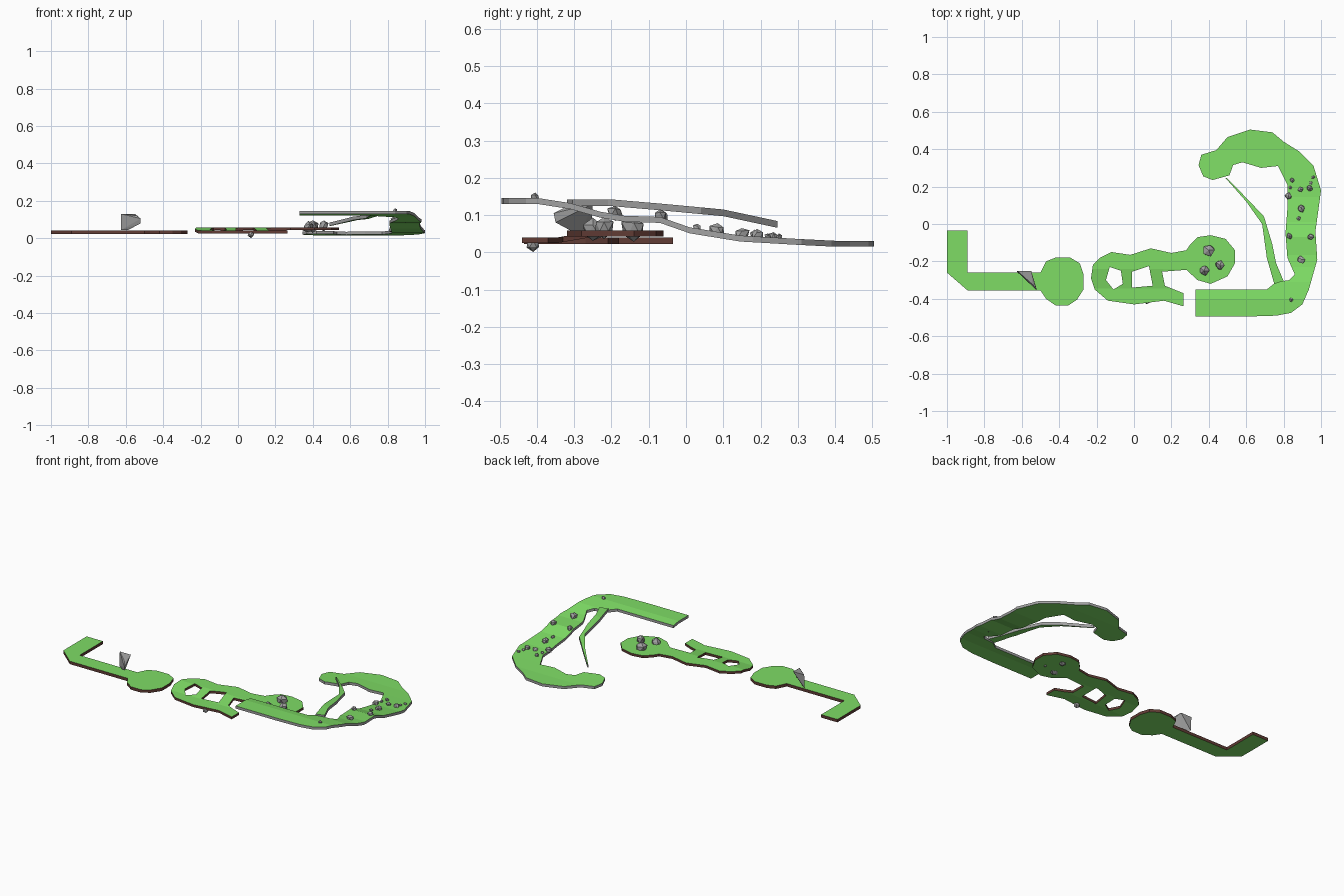
import bpy, bmesh, random
from mathutils import Vector

if "Cube" in bpy.data.objects:
    bpy.data.objects.remove(bpy.data.objects["Cube"])

random.seed(4)


def material(name, rgb):
    m = bpy.data.materials.new(name)
    m.diffuse_color = (*rgb, 1)
    m.use_nodes = True
    m.node_tree.nodes["Principled BSDF"].inputs["Base Color"].default_value = m.diffuse_color
    return m


GRASS = material("grass", (0.21, 0.72, 0.13))
SOIL = material("soil", (0.12, 0.045, 0.035))
STONE = material("stone", (0.36, 0.36, 0.36))


def finish(name, bm, mats):
    bmesh.ops.recalc_face_normals(bm, faces=bm.faces)
    me = bpy.data.meshes.new(name)
    bm.to_mesh(me)
    bm.free()
    for m in mats:
        me.materials.append(m)
    ob = bpy.data.objects.new(name, me)
    bpy.context.collection.objects.link(ob)
    return ob


def height(profile, y):
    """Linear lookup of the walking surface height along y."""
    if y <= profile[0][0]:
        return profile[0][1]
    for (y0, z0), (y1, z1) in zip(profile, profile[1:]):
        if y <= y1:
            return z0 + (z1 - z0) * (y - y0) / (y1 - y0)
    return profile[-1][1]


def slab(name, loops, profile, thick, side, flat_from=9):
    """Fill outline and holes, bend to the profile, thicken downwards."""
    bm = bmesh.new()
    for loop in loops:
        vs = [bm.verts.new((x, y, 0)) for x, y in loop]
        for a, b in zip(vs, vs[1:] + vs[:1]):
            bm.edges.new((a, b))
    bmesh.ops.triangle_fill(bm, use_beauty=True, edges=bm.edges[:], normal=(0, 0, 1))
    for y, _ in profile:
        bmesh.ops.bisect_plane(bm, geom=bm.verts[:] + bm.edges[:] + bm.faces[:],
                               dist=1e-5, plane_co=(0, y, 0), plane_no=(0, 1, 0))
    for v in bm.verts:
        v.co.z = profile[-1][1] if v.co.x > flat_from else height(profile, v.co.y)
    res = bmesh.ops.extrude_face_region(bm, geom=bm.faces[:], use_keep_orig=True)
    for v in res["geom"]:
        if isinstance(v, bmesh.types.BMVert):
            v.co.z -= thick
    bm.normal_update()
    for f in bm.faces:
        f.material_index = 0 if abs(f.normal.z) > 0.3 else 1
    return finish(name, bm, [GRASS, side])


def rock(name, x, y, z, r, tall=1.0):
    bm = bmesh.new()
    bmesh.ops.create_icosphere(bm, subdivisions=1, radius=r)
    for v in bm.verts:
        v.co *= random.uniform(0.8, 1.2)
        v.co = Vector((v.co.x + x, v.co.y + y, v.co.z * tall + z))
    finish(name, bm, [STONE])


# Left island: bent path ending in a round clearing
slab("left_path", [[
    (-1, -.035), (-.89, -.035), (-.89, -.26), (-.50, -.26), (-.47, -.20), (-.42, -.18),
    (-.34, -.18), (-.29, -.21), (-.27, -.27), (-.27, -.35), (-.305, -.405), (-.35, -.435),
    (-.42, -.435), (-.47, -.40), (-.50, -.355), (-.89, -.355), (-1, -.26)]],
    [(-.5, .04)], .018, SOIL)

# Middle island: two levels joined by ramps around holes
slab("middle_path", [
    [(-.23, -.29), (-.22, -.22), (-.18, -.18), (-.12, -.15), (-.02, -.165), (.09, -.13),
     (.20, -.155), (.28, -.14), (.30, -.11), (.34, -.07), (.41, -.06), (.49, -.08),
     (.54, -.14), (.54, -.21), (.50, -.28), (.41, -.32), (.34, -.30), (.28, -.245),
     (.15, -.255), (.165, -.33), (.265, -.37), (.265, -.44), (.16, -.41), (0, -.43),
     (-.14, -.41), (-.21, -.35)],
    [(-.13, -.23), (-.07, -.25), (-.06, -.32), (-.11, -.35), (-.15, -.30)],
    [(-.01, -.255), (.08, -.225), (.10, -.33), (-.01, -.34)]],
    [(-.345, .04), (-.24, .058)], .015, SOIL, flat_from=.275)

# Right island: high front ledge, long ramp down, low hooked end
RAMP = [(-.5, .146), (-.40, .146), (-.31, .132), (-.23, .109), (-.165, .098), (-.07, .095),
        (.01, .067), (.145, .045), (.30, .036), (.40, .031), (.5, .031)]
slab("right_path", [[
    (.33, -.35), (.71, -.35), (.76, -.31), (.83, -.30), (.86, -.27), (.82, -.18),
    (.81, -.05), (.82, .08), (.82, .21), (.77, .31), (.68, .30), (.58, .33), (.53, .315),
    (.51, .26), (.42, .235), (.37, .255), (.345, .315), (.36, .37), (.44, .395),
    (.50, .465), (.62, .505), (.74, .49), (.80, .44), (.88, .39), (.96, .31), (1, .18),
    (.97, -.04), (.98, -.19), (.935, -.35), (.90, -.43), (.84, -.475), (.76, -.49),
    (.60, -.495), (.33, -.495)]], RAMP, .016, STONE)

# Thin tapering branch descending from the ledge
slab("branch_path", [[
    (.49, .245), (.60, .12), (.685, 0), (.71, -.18), (.75, -.32), (.80, -.305),
    (.76, -.21), (.74, -.11), (.695, .04), (.61, .13), (.497, .245)]],
    [(-.32, .142), (-.2, .142), (-.06, .13), (.1, .115), (.245, .084)], .018, STONE)

# Standing wedge boulder on the left path
bm = bmesh.new()
for p in [(-.625, -.25, .13), (-.55, -.25, .13), (-.52, -.355, .105), (-.54, -.325, .12),
          (-.625, -.255, .045), (-.585, -.285, .045), (-.52, -.35, .08)]:
    bm.verts.new(p)
bmesh.ops.convex_hull(bm, input=bm.verts[:])
finish("wedge_boulder", bm, [STONE])

# Boulders on the clearing and the small one under the middle path edge
for i, (x, y, z, r) in enumerate([(.40, -.14, .062, .034), (.375, -.25, .058, .028),
                                  (.46, -.22, .068, .026), (.07, -.41, .022, .018)]):
    rock(f"boulder_{i}", x, y, z, r, 1.1 if i < 3 else 1.0)

# Stones scattered on the ramp
for i, (x, y, r) in enumerate([
        (.845, .235, .013), (.94, .19, .018), (.89, .185, .014), (.825, .15, .02),
        (.895, .085, .022), (.957, .25, .01), (.88, .03, .012), (.83, -.065, .016),
        (.945, -.07, .017), (.895, -.19, .021), (.945, .22, .01), (.84, -.405, .011),
        (.835, .195, .01)]):
    rock(f"ramp_stone_{i}", x, y, height(RAMP, y) + r * .2, r)
